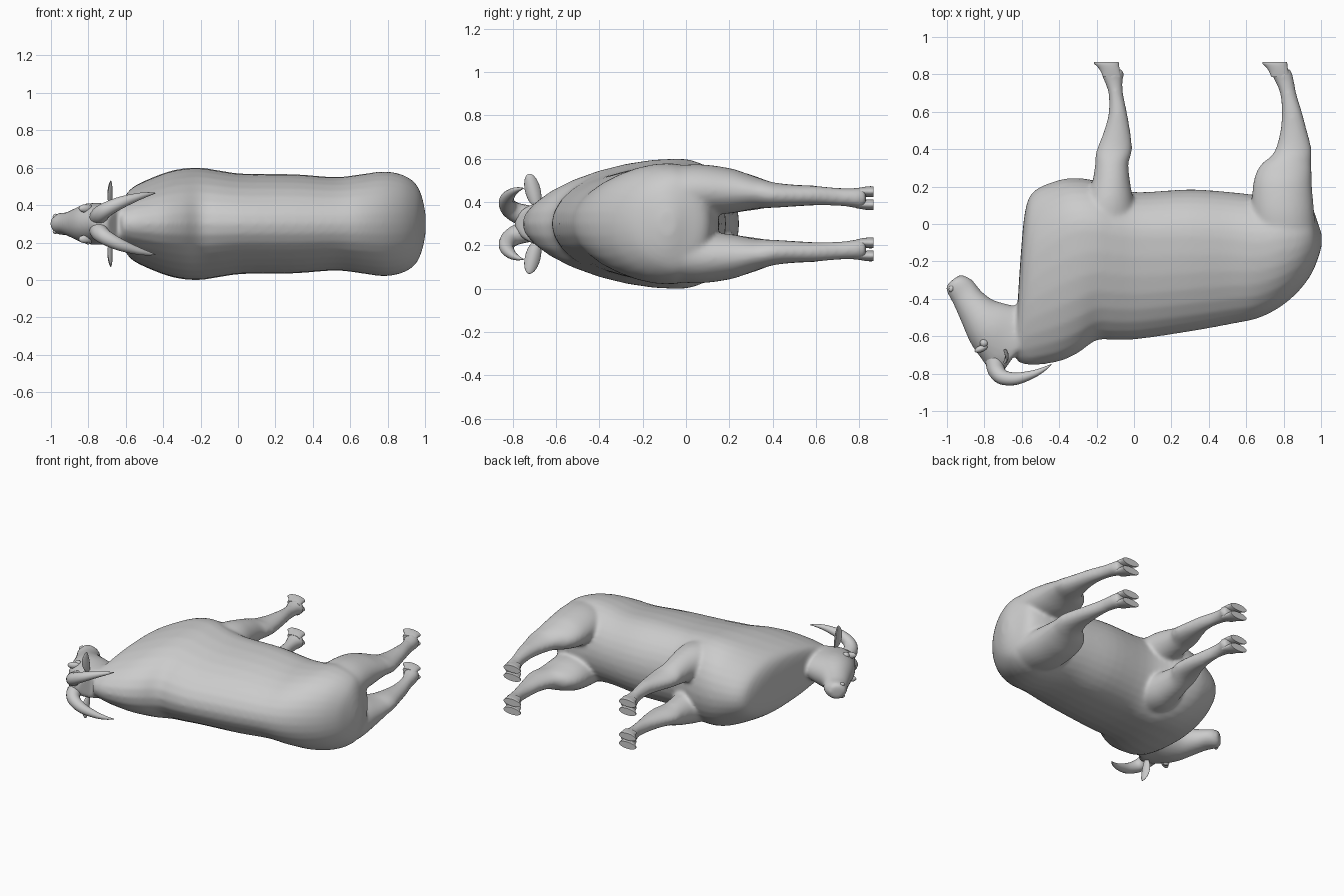
import bpy, bmesh, math
from mathutils import Vector, Matrix

if "Cube" in bpy.data.objects:
    bpy.data.objects.remove(bpy.data.objects["Cube"])

MID = 0.3   # height of the symmetry plane: the animal lies on its side
N = 32


def catmull(rows, steps):
    """Smoothly interpolate a list of equal-length number rows."""
    out = []
    for i in range(len(rows) - 1):
        p = [rows[max(0, min(len(rows) - 1, i + k))] for k in (-1, 0, 1, 2)]
        for s in range(steps):
            t = s / steps
            out.append([0.5 * (2 * b + (c - a) * t + (2 * a - 5 * b + 4 * c - d) * t * t
                               + (3 * b - a - 3 * c + d) * t ** 3) for a, b, c, d in zip(*p)])
    return out + [list(rows[-1])]


def loft(bm, rows, steps=4, sign=1):
    """Each row: ax, ay, bx, by = the two outline points, zc, half width, widest fraction."""
    rings = []
    for ax, ay, bx, by, zc, hw, f in catmull(rows, steps):
        ring = []
        for k in range(N):
            a = 2 * math.pi * k / N
            c = math.cos(a)
            t = f * (1 - c) if c > 0 else f - (1 - f) * c
            ring.append(bm.verts.new((ax + (bx - ax) * t, ay + (by - ay) * t,
                                      sign * (zc + hw * math.sin(a)))))
        rings.append(ring)
    faces = []
    for r, q in zip(rings, rings[1:]):
        faces += [bm.faces.new((r[k], r[(k + 1) % N], q[(k + 1) % N], q[k])) for k in range(N)]
    faces += [bm.faces.new(rings[0][::-1]), bm.faces.new(rings[-1])]
    bmesh.ops.recalc_face_normals(bm, faces=faces)


def finish(bm, name, mirror=False, angle=180):
    me = bpy.data.meshes.new(name)
    bm.to_mesh(me)
    bm.free()
    ob = bpy.data.objects.new(name, me)
    bpy.context.collection.objects.link(ob)
    ob.location.z = MID
    bpy.ops.object.select_all(action='DESELECT')
    ob.select_set(True)
    bpy.context.view_layer.objects.active = ob
    bpy.ops.object.shade_smooth_by_angle(angle=math.radians(angle))
    if mirror:
        add_mirror(ob)
    return ob


def add_mirror(ob):
    m = ob.modifiers.new("Mirror", 'MIRROR')
    m.use_axis = (False, False, True)


bm = bmesh.new()
# Trunk: x, back y, belly y, half width, widest fraction
trunk = [(-.625, -.735, -.47, .10, .5), (-.605, -.745, -.16, .145, .55), (-.58, -.75, .08, .18, .58),
         (-.53, -.755, .18, .215, .62), (-.4, -.735, .235, .27, .68), (-.3, -.69, .245, .295, .7),
         (-.2, -.622, .23, .3, .69), (-.1, -.62, .19, .285, .7), (.03, -.615, .17, .268, .7),
         (.3, -.575, .185, .265, .67), (.52, -.535, .17, .25, .65), (.66, -.505, .155, .265, .62),
         (.78, -.445, .15, .28, .62), (.88, -.36, .13, .262, .6), (.95, -.265, .09, .215, .58),
         (.985, -.18, .0, .14, .5), (1.003, -.12, -.05, .05, .5)]
loft(bm, [(x, y0, x, y1, 0, w, f) for x, y0, y1, w, f in trunk])

# Head: brow point, jaw point, half width
head = [(-.70, -.79, -.50, -.50, .10), (-.765, -.785, -.60, -.45, .105), (-.82, -.715, -.69, -.425, .112),
        (-.875, -.635, -.755, -.405, .105), (-.925, -.52, -.815, -.36, .08), (-.965, -.43, -.855, -.31, .062),
        (-.995, -.375, -.885, -.285, .06), (-1.005, -.34, -.925, -.273, .052), (-.99, -.315, -.95, -.283, .03)]
loft(bm, [(a, b, c, d, 0, w, .5) for a, b, c, d, w in head])

# Legs: y, front x, rear x, z offset, half width
front = [(-.1, -.36, .02, .14, .12), (.1, -.27, .0, .15, .12), (.22, -.225, -.02, .15, .1),
         (.32, -.208, -.03, .142, .078), (.36, -.208, -.018, .138, .067), (.41, -.195, -.01, .132, .058),
         (.5, -.16, -.02, .13, .051), (.6, -.135, -.038, .13, .046), (.7, -.137, -.058, .124, .042),
         (.77, -.162, -.06, .12, .045), (.8, -.175, -.052, .118, .05), (.83, -.18, -.065, .118, .045)]
rear = [(-.12, .64, .98, .13, .13), (.05, .63, .965, .155, .12), (.2, .635, .952, .152, .105),
        (.28, .655, .95, .147, .085), (.33, .69, .948, .142, .072), (.36, .73, .95, .138, .066),
        (.41, .76, .948, .132, .058), (.5, .782, .925, .13, .05), (.6, .79, .898, .13, .045),
        (.7, .78, .868, .124, .042), (.77, .75, .855, .12, .045), (.8, .735, .848, .118, .05),
        (.83, .73, .835, .118, .045)]
for rows in (front, rear):
    for s in (1, -1):
        loft(bm, [(a, y, b, y, z, w, .5) for y, a, b, z, w in rows], sign=s)

# Fuse trunk, head and legs into one smooth skin
body = finish(bm, "body")
r = body.modifiers.new("Fuse", 'REMESH')
r.mode = 'VOXEL'
r.voxel_size = 0.011
r.use_smooth_shade = True
sm = body.modifiers.new("Soften", 'SMOOTH')
sm.factor = 0.5
sm.iterations = 12

# Cloven hooves
for name, shift in (("front_hoof", 0), ("rear_hoof", .9)):
    bm = bmesh.new()
    for dz in (-.03, .03):
        toe = [(.785, -.165, -.07, .016), (.82, -.18, -.075, .022), (.845, -.2, -.08, .025),
               (.856, -.213, -.08, .025), (.865, -.214, -.082, .024)]
        loft(bm, [(a + shift, y, b + shift, y, .118 + dz, w, .5) for y, a, b, w in toe], steps=2)
    finish(bm, name, mirror=True, angle=45)


# Eyes, eyelids, ears and nostrils from stretched spheres
def blob(name, pos, size, rot=(0, 0, 0), cup=0):
    bm = bmesh.new()
    bmesh.ops.create_uvsphere(bm, u_segments=24, v_segments=14, radius=1)
    m = Matrix.Translation(pos)
    for ang, ax in zip(rot, 'XYZ'):
        m = m @ Matrix.Rotation(math.radians(ang), 4, ax)
    for v in bm.verts:
        x, y, z = v.co
        v.co = m @ Vector((x * size[0] + cup * y * y, y * size[1], z * size[2]))
    finish(bm, name, mirror=True)


blob("eye", (-.802, -.637, .088), (.022, .022, .022))
blob("brow", (-.815, -.665, .082), (.04, .018, .022), (0, 0, 25))
blob("ear", (-.68, -.707, .155), (.01, .036, .078), (14, 0, 0), cup=-.016)
blob("nostril", (-.975, -.345, .04), (.014, .02, .014), (0, 0, -30))

# Horns
cu = bpy.data.curves.new("horns", 'CURVE')
cu.dimensions = '3D'
cu.bevel_depth = 1
cu.bevel_resolution = 6
cu.use_fill_caps = True
sp = cu.splines.new('POLY')
path = catmull([(-.745, -.73, .035, .05), (-.735, -.785, .052, .046), (-.70, -.82, .078, .04),
                (-.63, -.827, .112, .033), (-.54, -.803, .143, .021), (-.48, -.775, .158, .011),
                (-.442, -.75, .164, .002)], 6)
sp.points.add(len(path) - 1)
for p, (x, y, z, rad) in zip(sp.points, path):
    p.co = (x, y, z, 1)
    p.radius = rad
sp.use_smooth = True
horns = bpy.data.objects.new("horns", cu)
horns.location.z = MID
bpy.context.collection.objects.link(horns)
add_mirror(horns)
